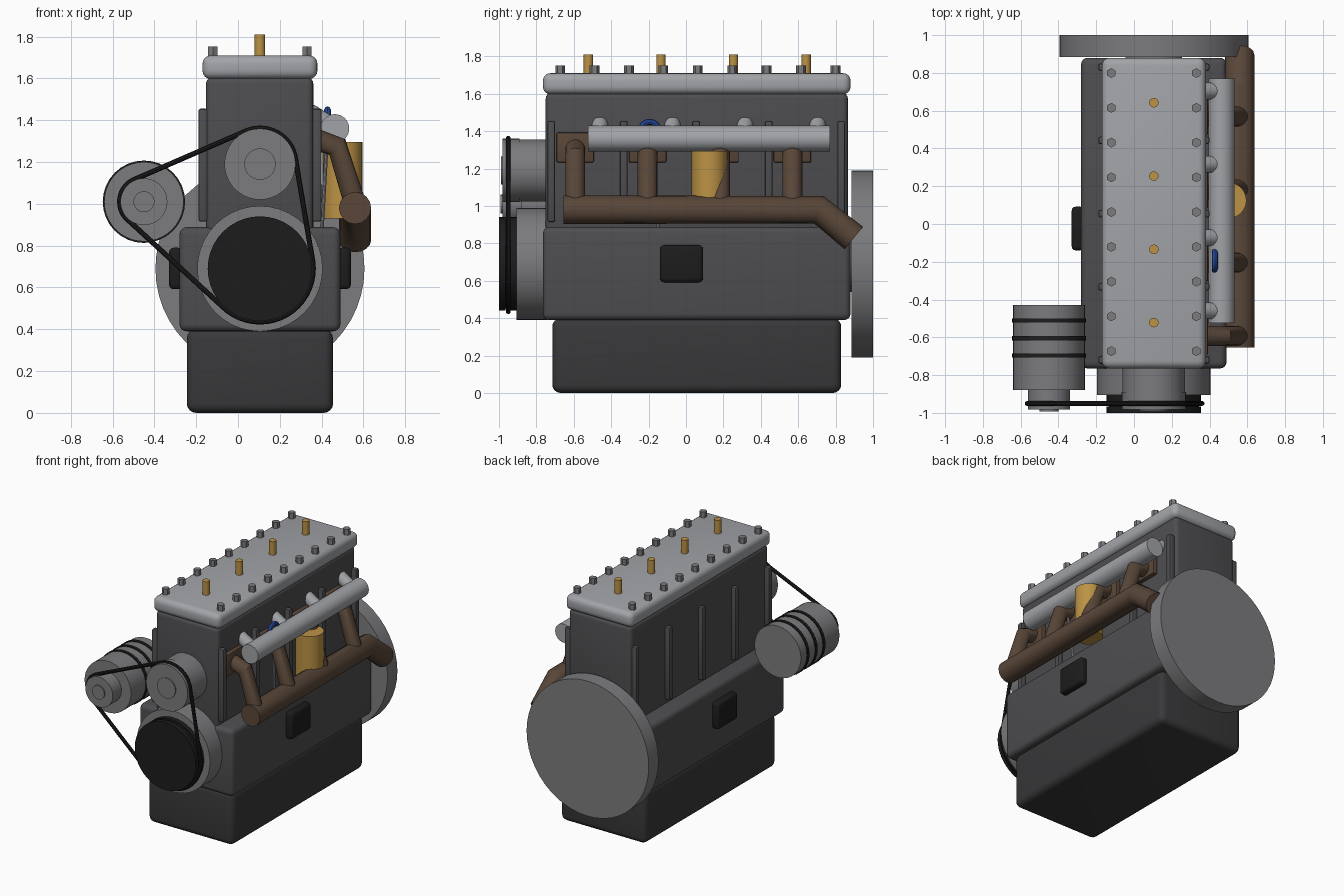
import bpy, bmesh, math
from mathutils import Vector
from mathutils.geometry import convex_hull_2d

if "Cube" in bpy.data.objects:
    bpy.data.objects.remove(bpy.data.objects["Cube"])


def mat(name, r, g, b):
    m = bpy.data.materials.new(name)
    m.diffuse_color = (r, g, b, 1)
    m.use_nodes = True
    m.node_tree.nodes["Principled BSDF"].inputs["Base Color"].default_value = m.diffuse_color
    return m


IRON = mat("cast_iron", .075, .075, .08)
PAN = mat("pan_paint", .04, .04, .043)
STEEL = mat("steel", .2, .2, .21)
ALU = mat("aluminium", .36, .37, .39)
BLACK = mat("rubber", .012, .012, .012)
RUST = mat("exhaust_rust", .1, .062, .04)
BRASS = mat("brass", .5, .29, .06)
BLUE = mat("handle_blue", .02, .07, .35)


def finish(o, name, m):
    o.name = name
    o.data.materials.append(m)
    bpy.ops.object.select_all(action='DESELECT')
    o.select_set(True)
    bpy.context.view_layer.objects.active = o
    bpy.ops.object.shade_smooth_by_angle(angle=math.radians(35))
    return o


def box(name, lo, hi, bevel, m, segs=4):
    lo, hi = Vector(lo), Vector(hi)
    me = bpy.data.meshes.new(name)
    bm = bmesh.new()
    bmesh.ops.create_cube(bm, size=1)
    bmesh.ops.scale(bm, vec=hi - lo, verts=bm.verts)
    bmesh.ops.translate(bm, vec=(lo + hi) / 2, verts=bm.verts)
    bmesh.ops.bevel(bm, geom=bm.edges[:], offset=bevel, segments=segs,
                    profile=.5, affect='EDGES')
    bm.to_mesh(me)
    bm.free()
    o = bpy.data.objects.new(name, me)
    bpy.context.collection.objects.link(o)
    return finish(o, name, m)


def rod(name, a, b, r, m, sides=32):
    a, b = Vector(a), Vector(b)
    d = b - a
    bpy.ops.mesh.primitive_cylinder_add(
        vertices=sides, radius=r, depth=d.length, location=(a + b) / 2,
        rotation=d.to_track_quat('Z', 'Y').to_euler())
    return finish(bpy.context.object, name, m)


def disc(name, x, z, r, y0, y1, m, sides=40):
    return rod(name, (x, y0, z), (x, y1, z), r, m, sides)


def pipe(name, pts, r, m, cyclic=False, res=6):
    cu = bpy.data.curves.new(name, 'CURVE')
    cu.dimensions = '3D'
    cu.bevel_depth, cu.bevel_resolution = r, res
    cu.use_fill_caps = True
    s = cu.splines.new('POLY')
    s.points.add(len(pts) - 1)
    for p, q in zip(s.points, pts):
        p.co = (*q, 1)
    s.use_cyclic_u = cyclic
    o = bpy.data.objects.new(name, cu)
    bpy.context.collection.objects.link(o)
    bpy.ops.object.select_all(action='DESELECT')
    o.select_set(True)
    bpy.context.view_layer.objects.active = o
    bpy.ops.object.convert(target='MESH')
    return finish(bpy.context.object, name, m)


CX = .105  # engine centre line

# Main castings
box("oil_pan", (-.245, -.715, 0), (.455, .83, .4), .045, PAN)
box("crankcase", (-.28, -.765, .39), (.49, .88, .888), .035, IRON)
box("cylinder_block", (-.153, -.75, .85), (.36, .865, 1.605), .03, IRON)
box("valve_cover", (-.17, -.765, 1.597), (.38, .88, 1.71), .04, ALU)

# Block ribs and crankcase side covers, both sides
for s in (-1, 1):
    xa, xb = sorted((CX + s * .25, CX + s * .294))
    for i in range(5):
        y = -.72 + i * .3875
        box("block_rib", (xa, y - .02, .915), (xb, y + .02, 1.455), .01, IRON, 2)
    xa, xb = sorted((CX + s * .37, CX + s * .435))
    box("side_cover", (xa, -.14, .592), (xb, .092, .79), .022, BLACK, 3)

# Cover bolts and brass studs
for x in (-.12, .33):
    for i in range(9):
        y = -.673 + i * .184
        rod("cover_bolt", (x, y, 1.70), (x, y, 1.752), .026, STEEL, 6)
for i in range(4):
    y = -.522 + i * .388
    rod("brass_stud", (CX, y, 1.70), (CX, y, 1.81), .025, BRASS, 20)

# Flywheel, timing cover, crank pulley
disc("flywheel", CX, .69, .5, .885, 1.0, STEEL, 48)
disc("flywheel_shaft", CX, .69, .15, .84, .9, STEEL)
disc("timing_cover", CX, .69, .3, -.905, -.74, STEEL)
disc("crank_pulley_rear", CX, .69, .25, -.938, -.9, BLACK)
disc("crank_pulley_core", CX, .69, .238, -.98, -.92, BLACK)
disc("crank_pulley_front", CX, .69, .25, -1.0, -.966, BLACK)

# Water pump
disc("water_pump", CX, 1.19, .166, -.892, -.74, STEEL)
disc("pump_pulley", CX, 1.19, .17, -.982, -.89, STEEL)
disc("pump_hub", CX, 1.19, .075, -.99, -.97, STEEL)

# Alternator with bands
AX, AZ = -.45, 1.01
disc("alternator_body", AX, AZ, .19, -.88, -.43, STEEL)
for y in (-.51, -.605, -.697):
    disc("alternator_band", AX, AZ, .197, y - .011, y + .011, BLACK, 32)
disc("alternator_pulley", AX, AZ, .112, -.982, -.87, STEEL)
disc("alternator_hub", AX, AZ, .05, -.992, -.97, STEEL)

# Drive belt: hull around the three pulleys
ring = []
for x, z, r in ((CX, .69, .255), (CX, 1.19, .172), (AX, AZ, .116)):
    for k in range(48):
        t = k * math.tau / 48
        ring.append(Vector((x + r * math.cos(t), z + r * math.sin(t))))
belt = [(ring[i].x, -.95, ring[i].y) for i in convex_hull_2d(ring)]
pipe("drive_belt", belt, .013, BLACK, True, 3)

# Intake rail with ports
rod("intake_rail", (.463, -.525, 1.36), (.463, .77, 1.36), .069, ALU)
for i in range(4):
    y = -.46 + i * .388
    rod("intake_port", (.34, y, 1.437), (.463, y, 1.36), .044, ALU, 24)

# Exhaust manifold
pipe("exhaust_manifold", [(.56, -.655, .98), (.56, .71, .98), (.56, .897, .828)],
     .077, RUST)
for i in range(4):
    y = -.592 + i * .387
    pipe("exhaust_runner", [(.35, y, 1.315), (.475, y, 1.272), (.565, y, .985)],
         .053, RUST)
    box("exhaust_flange", (.35, y - .1, 1.232), (.392, y + .1, 1.393), .008, RUST, 2)

# Oil filter
rod("oil_filter", (.5, .125, .93), (.5, .125, 1.295), .095, BRASS)

# Dipstick and ring handle
pipe("dipstick", [(.4, -.145, .86), (.428, -.195, 1.35)], .009, ALU, res=3)
bpy.ops.mesh.primitive_torus_add(location=(.428, -.195, 1.4), rotation=(0, math.pi / 2, 0),
                                 major_segments=16, minor_segments=8,
                                 major_radius=.05, minor_radius=.016)
finish(bpy.context.object, "dipstick_handle", BLUE)
